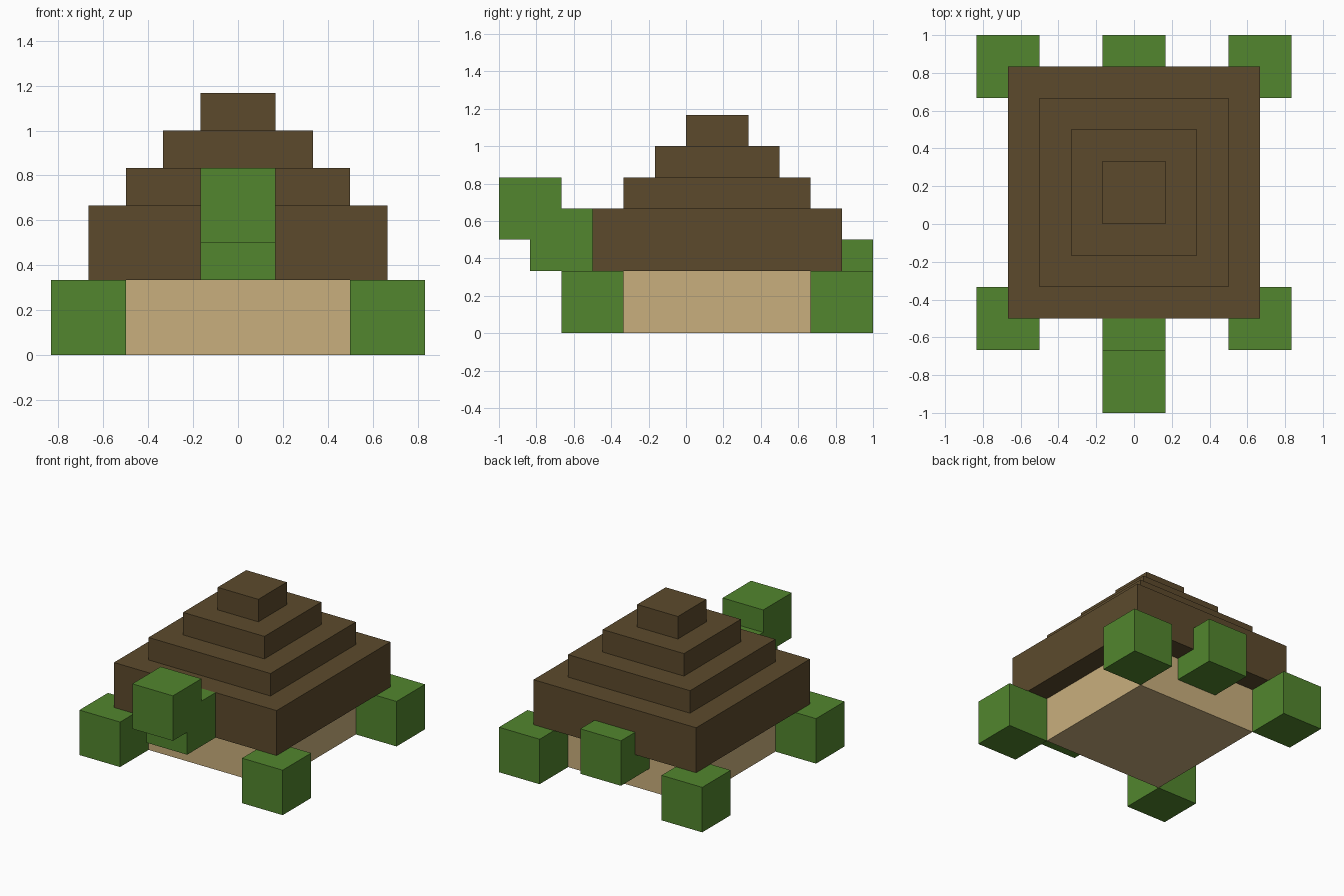
import bpy

if "Cube" in bpy.data.objects:
    bpy.data.objects.remove(bpy.data.objects["Cube"])

U = 1 / 6  # grid unit


def material(name, rgb):
    m = bpy.data.materials.new(name)
    lin = [((c / 255 + 0.055) / 1.055) ** 2.4 for c in rgb]
    m.diffuse_color = (*lin, 1)
    m.use_nodes = True
    m.node_tree.nodes["Principled BSDF"].inputs["Base Color"].default_value = m.diffuse_color
    return m


TAN = material("tan", (201, 175, 125))
GREEN = material("green", (82, 134, 46))
BROWN = material("brown", (92, 74, 44))


def box(name, mat, x, y, z):
    """Box from (min, max) ranges given in grid units."""
    ranges = (x, y, z)
    bpy.ops.mesh.primitive_cube_add(size=1, location=[U * (a + b) / 2 for a, b in ranges])
    ob = bpy.context.object
    ob.name = ob.data.name = name
    size = [U * (b - a) for a, b in ranges]
    for v in ob.data.vertices:
        v.co = [c * s for c, s in zip(v.co, size)]
    ob.data.materials.append(mat)
    return ob


# Belly
box("belly", TAN, (-3, 3), (-2, 4), (0, 2))

# Stepped shell, each tier one unit smaller all round
for i, (z0, z1) in enumerate([(2, 4), (4, 5), (5, 6), (6, 7)]):
    h = 4 - i
    box(f"shell_tier_{i + 1}", BROWN, (-h, h), (1 - h, 1 + h), (z0, z1))

# Legs at the four corners of the belly
for side, x in (("left", -5), ("right", 3)):
    for end, y in (("front", -4), ("back", 4)):
        box(f"{end}_{side}_leg", GREEN, (x, x + 2), (y, y + 2), (0, 2))

# Neck, head and tail cubes on the centre line
box("neck", GREEN, (-1, 1), (-5, -3), (2, 4))
box("head", GREEN, (-1, 1), (-6, -4), (3, 5))
box("tail", GREEN, (-1, 1), (4, 6), (1, 3))
